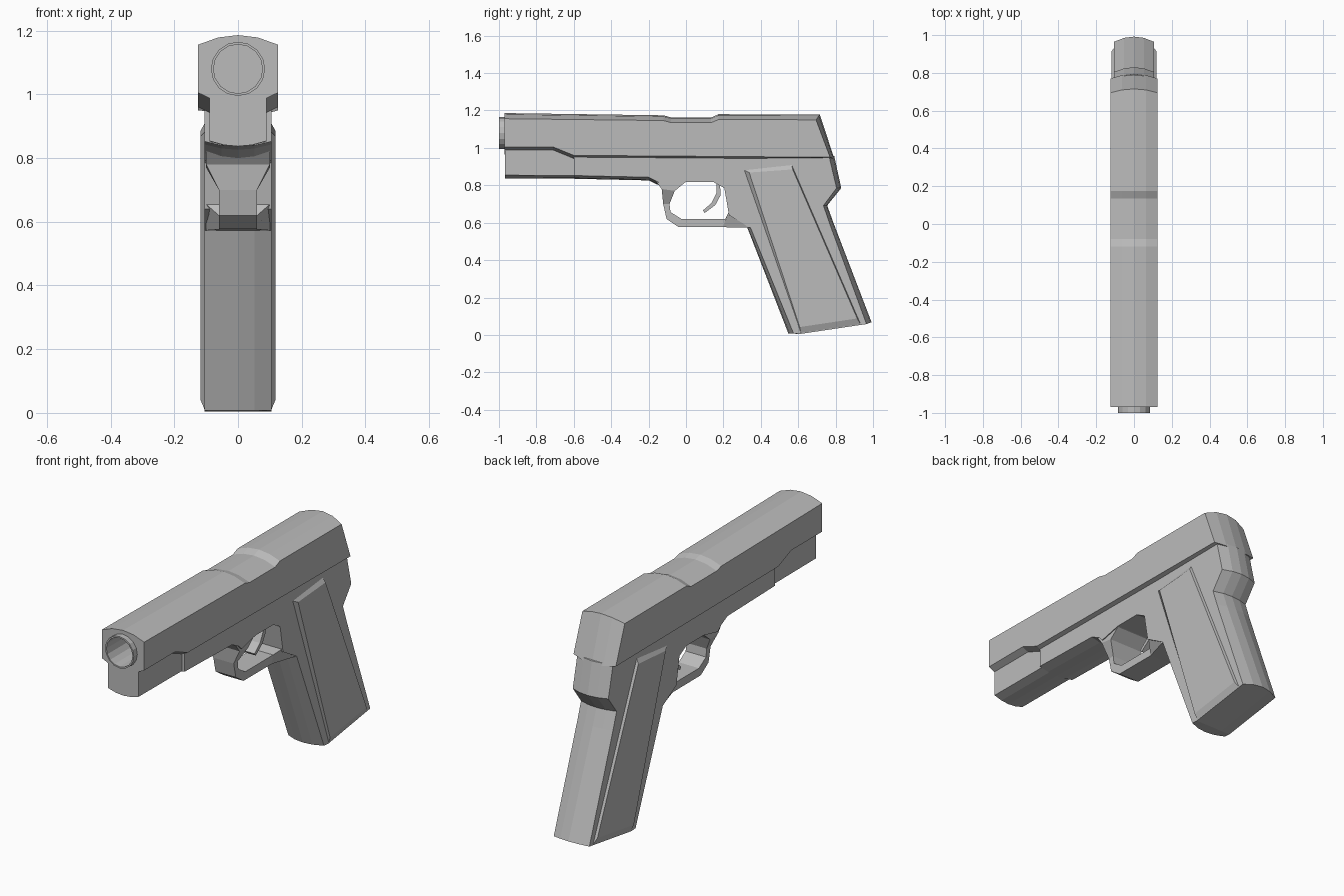
import bpy, bmesh
from math import sin, cos, pi

cube = bpy.data.objects.get("Cube")
if cube:
    bpy.data.objects.remove(cube)

GREY = (0.5, 0.5, 0.5, 1)
metal = bpy.data.materials.new("grey metal")
metal.use_nodes = True
metal.diffuse_color = GREY
metal.node_tree.nodes["Principled BSDF"].inputs["Base Color"].default_value = GREY


def loft(name, rings, closed=False):
    """Bridge equal rings of points; cap both ends unless the loft is closed."""
    bm = bmesh.new()
    loops = [[bm.verts.new(p) for p in ring] for ring in rings]
    n = len(loops[0])
    pairs = list(zip(loops, loops[1:]))
    if closed:
        pairs.append((loops[-1], loops[0]))
    else:
        bm.faces.new(loops[0])
        bm.faces.new(loops[-1])
    for a, b in pairs:
        for i in range(n):
            j = (i + 1) % n
            bm.faces.new((a[i], a[j], b[j], b[i]))
    bmesh.ops.recalc_face_normals(bm, faces=bm.faces)
    mesh = bpy.data.meshes.new(name)
    bm.to_mesh(mesh)
    bm.free()
    mesh.materials.append(metal)
    obj = bpy.data.objects.new(name, mesh)
    bpy.context.collection.objects.link(obj)
    return obj


def bulged(name, profile, half):
    """Sweep a side profile (y, z, bulge y, bulge z) across x, swelling mid-way."""
    columns = ((-1, 0), (-.5, .75), (0, 1), (.5, .75), (1, 0))
    return loft(name, [[(half * s, y + t * dy, z + t * dz)
                        for y, z, dy, dz in profile] for s, t in columns])


def circle(radius, y, sides=16):
    return [(radius * sin(2 * pi * i / sides), y, 1.08 + radius * cos(2 * pi * i / sides))
            for i in range(sides)]


# Slide with crowned top, dipped middle and overhanging lower edge
slide = bulged("slide", [
    (-.97, 1.005, 0, -.04), (-.71, 1.005, 0, -.04), (-.6, .96, 0, -.04),
    (.77, .95, .024, -.01), (.695, 1.15, .02, .028), (.175, 1.152, 0, .028),
    (.135, 1.135, 0, .028), (-.08, 1.135, 0, .028), (-.12, 1.146, 0, .028),
    (-.97, 1.156, 0, .03)], .125)

# Bore cut through the slide front, lined by the barrel
cutter = loft("bore_cutter", [circle(.081, -1.1), circle(.081, -.6)])
cutter.hide_render = True
cutter.hide_set(True)
cut = slide.modifiers.new("bore", "BOOLEAN")
cut.operation = "DIFFERENCE"
cut.solver = "EXACT"
cut.object = cutter
loft("barrel", [circle(.085, -1), circle(.085, -.61),
                circle(.077, -.61), circle(.077, -1)], closed=True)

# Narrow front of the frame under the slide
bulged("dust_cover", [
    (-.968, .99, 0, 0), (-.968, .854, 0, -.017), (-.55, .852, 0, -.017),
    (-.55, .99, 0, 0)], .09)

# Frame and handle in one outline
bulged("frame", [
    (-.6, 1.0, 0, 0), (-.6, .852, 0, -.017), (-.2, .843, 0, -.017),
    (-.145, .815, 0, -.015), (-.12, .79, 0, 0), (0, .817, 0, 0),
    (.147, .817, 0, 0), (.205, .785, 0, 0), (.23, .64, 0, 0),
    (.345, .573, -.017, 0), (.575, .008, -.028, 0), (.61, .005, 0, 0),
    (.965, .058, .027, .01), (.765, .603, .022, 0), (.735, .692, .02, 0),
    (.805, .785, .025, 0), (.765, .955, .028, 0), (.72, 1.0, 0, 0)], .105)

# Trigger guard: outer point, inner point, half width
guard = [
    (-.16, .82, 0, .82, .1), (-.13, .78, -.06, .77, .1),
    (-.122, .7, -.088, .7, .06), (-.104, .62, -.083, .657, .06),
    (-.04, .577, -.024, .62, .06), (.2, .576, .21, .62, .06),
    (.335, .573, .228, .655, .1), (.4, .573, .3, .7, .1)]
loft("trigger_guard", [[(-w, oy, oz), (w, oy, oz), (w, iy, iz), (-w, iy, iz)]
                       for oy, oz, iy, iz, w in guard])

# Curved trigger blade
blade = [(.163, .83, .182, .83), (.163, .758, .184, .745),
         (.136, .705, .157, .695), (.09, .665, .1, .652)]
loft("trigger", [[(-.035, fy, fz), (.035, fy, fz), (.035, by, bz), (-.035, by, bz)]
                 for fy, fz, by, bz in blade])

# Bevelled grip panels
base = [(.31, .882), (.565, .91), (.935, .055), (.615, .008)]
face = [(.338, .868), (.57, .885), (.915, .088), (.608, .042)]
for side, name in ((1, "left_grip"), (-1, "right_grip")):
    loft(name, [[(side * x, y, z) for y, z in outline]
                for x, outline in ((.09, base), (.104, base), (.118, face))])
